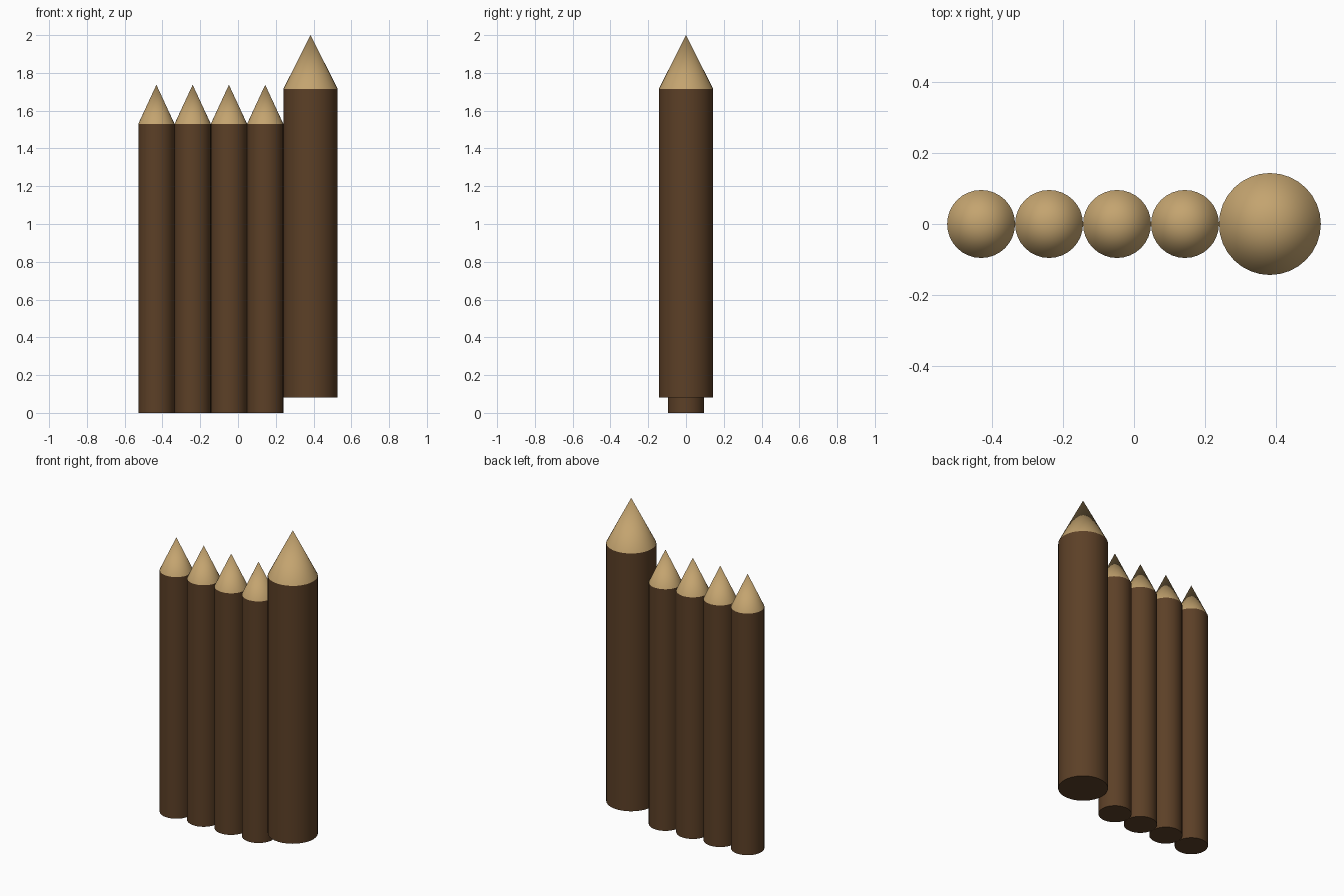
import bpy
import math

if "Cube" in bpy.data.objects:
    bpy.data.objects.remove(bpy.data.objects["Cube"])


def material(name, color):
    mat = bpy.data.materials.new(name)
    mat.diffuse_color = color
    mat.use_nodes = True
    mat.node_tree.nodes["Principled BSDF"].inputs["Base Color"].default_value = mat.diffuse_color
    return mat


BARK = material("dark_bark", (0.107, 0.051, 0.020, 1))
WOOD = material("cut_wood", (0.55, 0.37, 0.16, 1))


def finish(name, mat):
    obj = bpy.context.object
    obj.name = name
    obj.data.materials.append(mat)
    bpy.ops.object.shade_smooth_by_angle(angle=math.radians(30))


def stake(name, x, radius, bottom, shoulder, tip):
    # Round log
    bpy.ops.mesh.primitive_cylinder_add(
        vertices=32, radius=radius, depth=shoulder - bottom,
        location=(x, 0, (bottom + shoulder) / 2))
    finish(name + "_log", BARK)
    # Sharpened point
    bpy.ops.mesh.primitive_cone_add(
        vertices=32, radius1=radius, radius2=0, depth=tip - shoulder,
        location=(x, 0, (shoulder + tip) / 2))
    finish(name + "_point", WOOD)


# Row of four thin stakes
for i in range(4):
    stake(f"thin_stake_{i + 1}", -0.432 + 0.192 * i, 0.096, 0.0, 1.53, 1.737)

# Thick end post, raised slightly off the ground
stake("end_post", 0.384, 0.144, 0.082, 1.715, 2.0)
